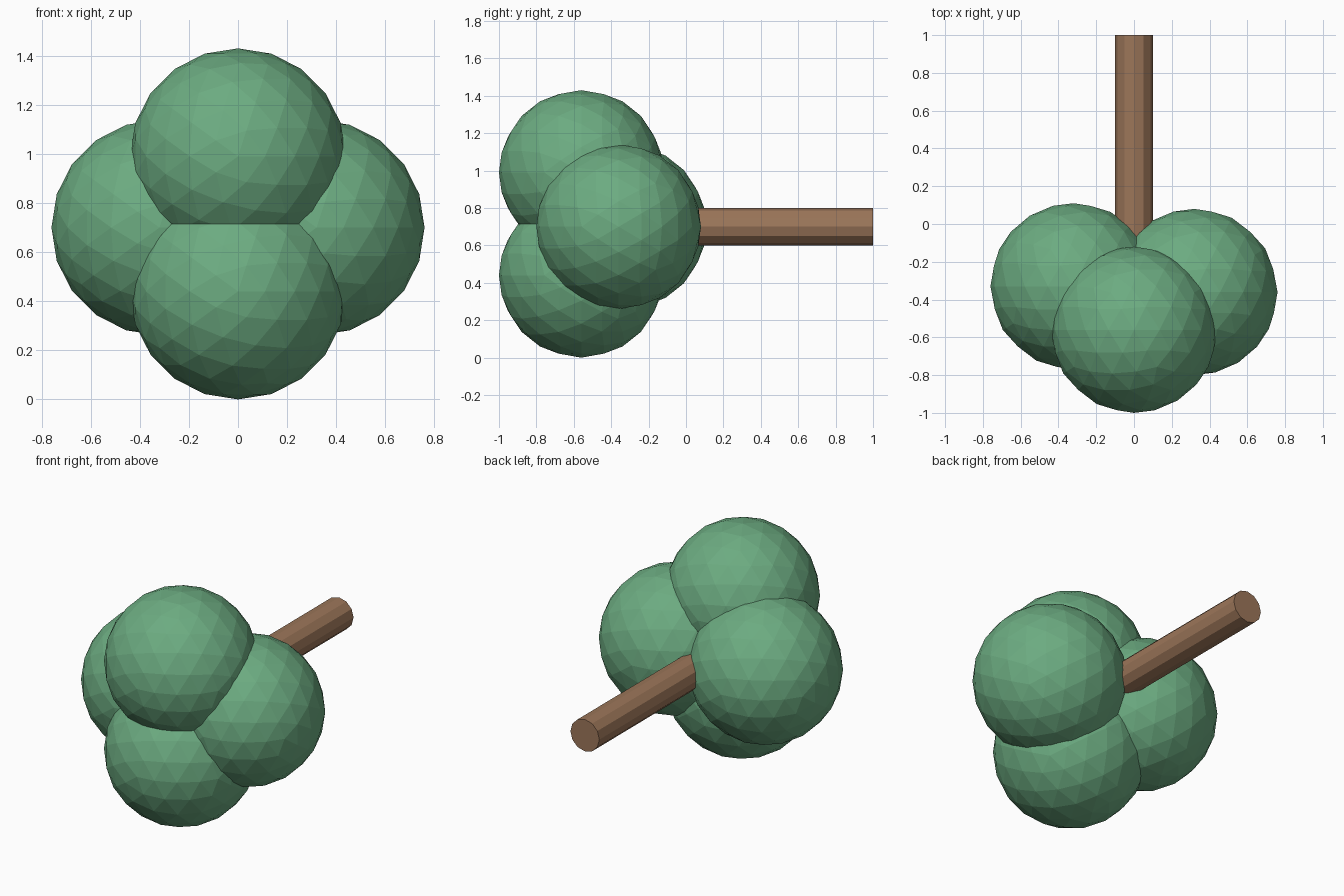
import bpy
from math import radians

cube = bpy.data.objects.get("Cube")
if cube:
    bpy.data.objects.remove(cube, do_unlink=True)


def make_material(name, color):
    mat = bpy.data.materials.new(name)
    mat.use_nodes = True
    mat.diffuse_color = color
    for node in mat.node_tree.nodes:
        if node.type == 'BSDF_PRINCIPLED':
            node.inputs["Base Color"].default_value = color
    return mat


leaf_green = make_material("leaf green", (0.15, 0.41, 0.22, 1))
bark_brown = make_material("bark brown", (0.33, 0.18, 0.10, 1))

# The tree lies on its side, with its crown towards the front
LYING = (radians(90), 0, 0)
RADIUS = 0.44


def finish(name, mat):
    obj = bpy.context.object
    obj.name = name
    obj.data.materials.append(mat)


# Crown: four overlapping faceted balls
crown = {
    "upper_foliage": (0, -0.56, 0.99),
    "lower_foliage": (0, -0.56, 0.44),
    "left_foliage": (0.32, -0.36, 0.70),
    "right_foliage": (-0.32, -0.33, 0.70),
}
for name, centre in crown.items():
    bpy.ops.mesh.primitive_ico_sphere_add(
        subdivisions=3, radius=RADIUS, location=centre, rotation=LYING)
    finish(name, leaf_green)

# Trunk: a twelve-sided cylinder reaching from inside the crown to the back
trunk_start, trunk_end = -0.4, 1.0
bpy.ops.mesh.primitive_cylinder_add(
    vertices=12, radius=0.1, depth=trunk_end - trunk_start,
    location=(0, (trunk_start + trunk_end) / 2, 0.70), rotation=LYING)
finish("trunk", bark_brown)
